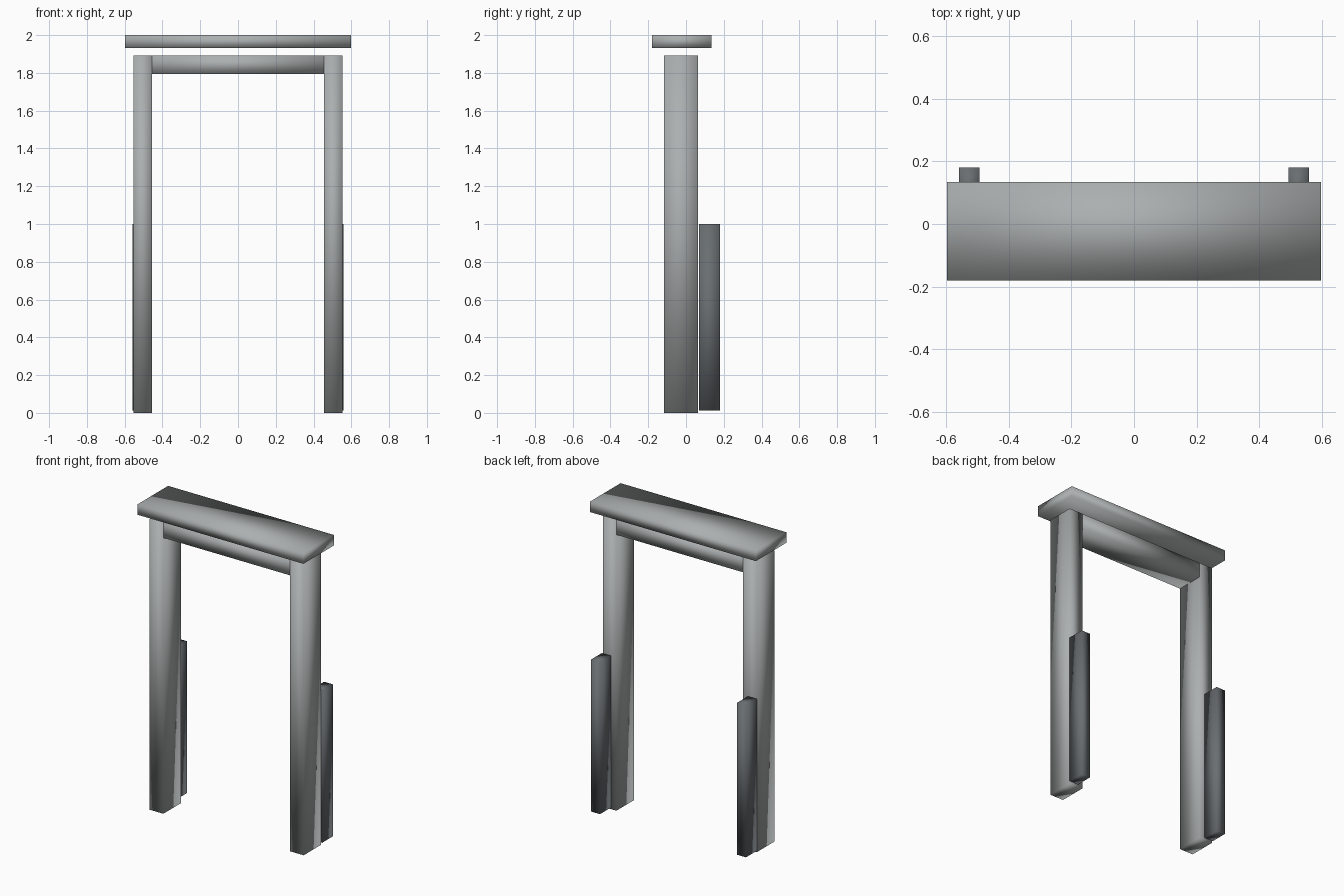
import bpy

default = bpy.data.objects.get("Cube")
if default:
    bpy.data.objects.remove(default, do_unlink=True)


def make_material(name, colour):
    mat = bpy.data.materials.new(name)
    mat.use_nodes = True
    mat.diffuse_color = colour
    mat.node_tree.nodes["Principled BSDF"].inputs["Base Color"].default_value = colour
    return mat


light_grey = make_material("light grey", (0.41, 0.43, 0.43, 1))
dark_grey = make_material("dark slate grey", (0.14, 0.155, 0.165, 1))


def block(name, low, high, mat):
    """Soft-shaded box between two opposite corners."""
    centre = [(a + b) / 2 for a, b in zip(low, high)]
    bpy.ops.mesh.primitive_cube_add(size=1, location=centre)
    obj = bpy.context.object
    obj.name = name
    obj.scale = [b - a for a, b in zip(low, high)]
    bpy.ops.object.transform_apply(location=False, rotation=False, scale=True)
    bpy.ops.object.shade_smooth()
    obj.data.materials.append(mat)
    return obj


# Frame: shared depth for posts and crossbeam
front, back = -0.116, 0.064
inner, outer = 0.456, 0.554
post_top = 1.893

for side, sign in (("left", 1), ("right", -1)):
    # Tall post
    x = sorted((sign * inner, sign * outer))
    block(side + "_post", (x[0], front, 0), (x[1], back, post_top), light_grey)
    # Short support standing behind the post
    x = sorted((sign * 0.493, sign * 0.558))
    block(side + "_rear_support", (x[0], 0.068, 0.012), (x[1], 0.18, 1.0), dark_grey)

# Crossbeam flush between the posts
block("crossbeam", (-inner, front, 1.795), (inner, back, post_top), light_grey)

# Cap slab hovering just above the frame
block("cap_slab", (-0.597, -0.18, 1.932), (0.597, 0.134, 2.0), light_grey)
